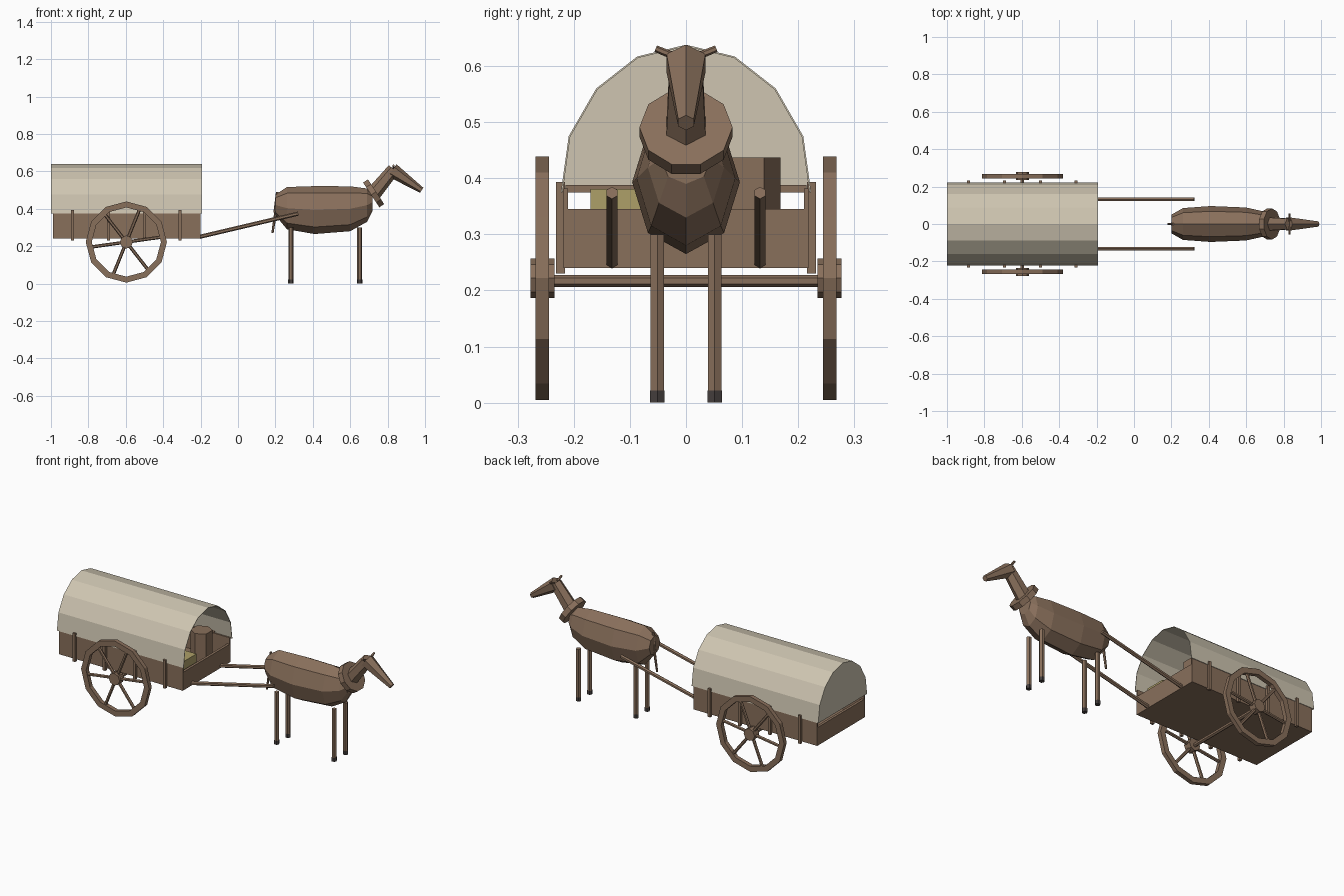
import bpy, bmesh, math
from mathutils import Vector

cube = bpy.data.objects.get("Cube")
if cube:
    bpy.data.objects.remove(cube)


def material(name, rgb):
    m = bpy.data.materials.new(name)
    m.use_nodes = True
    m.diffuse_color = (*rgb, 1)
    m.node_tree.nodes["Principled BSDF"].inputs["Base Color"].default_value = (*rgb, 1)
    return m


WOOD = material("brown wood", (0.25, 0.16, 0.105))
CANVAS = material("cream canvas", (0.62, 0.56, 0.44))
HAY = material("yellow straw", (0.42, 0.35, 0.14))
HOOF = material("dark hoof", (0.06, 0.05, 0.048))


def loft(name, rings, mat, closed=False):
    """Skin a list of point loops; cap the ends, or join last to first."""
    bm = bmesh.new()
    loops = [[bm.verts.new(p) for p in ring] for ring in rings]
    pairs = list(zip(loops, loops[1:]))
    if closed:
        pairs.append((loops[-1], loops[0]))
    else:
        bm.faces.new(loops[0])
        bm.faces.new(loops[-1])
    for a, b in pairs:
        for i in range(len(a)):
            j = (i + 1) % len(a)
            bm.faces.new((a[i], a[j], b[j], b[i]))
    return finish(name, bm, mat)


def finish(name, bm, mat):
    bmesh.ops.recalc_face_normals(bm, faces=bm.faces)
    mesh = bpy.data.meshes.new(name)
    bm.to_mesh(mesh)
    bm.free()
    mesh.materials.append(mat)
    obj = bpy.data.objects.new(name, mesh)
    bpy.context.collection.objects.link(obj)
    return obj


def rod(name, start, end, r0, r1=None, sides=6, mat=WOOD, phase=0.0):
    """Tapered prism between two points."""
    start, end = Vector(start), Vector(end)
    axis = (end - start).normalized()
    ref = Vector((1, 0, 0)) if abs(axis.z) > 0.95 else Vector((0, 0, 1))
    up = (ref - axis * ref.dot(axis)).normalized()
    side = axis.cross(up)
    rings = []
    for c, r in ((start, r0), (end, r0 if r1 is None else r1)):
        angles = [phase + math.tau * i / sides for i in range(sides)]
        rings.append([c + (up * math.cos(a) + side * math.sin(a)) * r for a in angles])
    return loft(name, rings, mat)


def box(name, low, high, mat=WOOD):
    (x0, y0, z0), (x1, y1, z1) = low, high
    return loft(name, [[(x0, y0, z), (x1, y0, z), (x1, y1, z), (x0, y1, z)]
                       for z in (z0, z1)], mat)


SIDES = (("right", -1), ("left", 1))

# Cart bed
box("cart_floor", (-0.99, -0.21, 0.24), (-0.2, 0.21, 0.252))
box("front_board", (-0.215, -0.21, 0.24), (-0.2, 0.21, 0.345))
box("rear_board", (-0.99, -0.21, 0.24), (-0.975, 0.21, 0.345))
box("rear_rail", (-0.99, -0.215, 0.375), (-0.975, 0.215, 0.388))
for label, s in SIDES:
    y0, y1 = sorted((s * 0.21, s * 0.218))
    box(label + "_side_board", (-0.99, y0, 0.24), (-0.2, y1, 0.382))
    for i in range(4):
        x = -0.885 + i * 0.192
        y0, y1 = sorted((s * 0.216, s * 0.232))
        box(f"{label}_post_{i + 1}", (x - 0.008, y0, 0.23), (x + 0.008, y1, 0.393))

# Canvas cover with a closed rear end
half = [(0.223, 0.375), (0.209, 0.475), (0.16, 0.56), (0.087, 0.617)]
arch = half + [(0, 0.638)] + [(-y, z) for y, z in reversed(half)]
bm = bmesh.new()
rear, front = [[bm.verts.new((x, y, z)) for y, z in arch] for x in (-1.0, -0.192)]
for i in range(len(arch) - 1):
    bm.faces.new((rear[i], rear[i + 1], front[i + 1], front[i]))
bm.faces.new(rear)
cover = finish("canvas_cover", bm, CANVAS)
thick = cover.modifiers.new("cloth thickness", "SOLIDIFY")
thick.thickness = 0.003

# Cargo
box("straw_bale", (-0.36, -0.17, 0.252), (-0.23, -0.05, 0.381), HAY)
rod("barrel", (-0.31, 0.11, 0.252), (-0.31, 0.11, 0.437), 0.058, phase=math.pi / 6)

# Axle and wheels
CX, CZ = -0.597, 0.222
rod("axle", (CX, -0.25, CZ - 0.005), (CX, 0.25, CZ - 0.005), 0.011)
for label, s in SIDES:
    rim = []
    for i in range(12):
        a = math.tau * i / 12
        rim.append([(CX + r * math.sin(a), s * y, CZ + r * math.cos(a))
                    for r, y in ((0.217, 0.244), (0.217, 0.268),
                                 (0.185, 0.268), (0.185, 0.244))])
    loft(label + "_wheel_rim", rim, WOOD, closed=True)
    rod(label + "_wheel_hub", (CX, s * 0.234, CZ), (CX, s * 0.277, CZ), 0.035, sides=8)
    for i in range(6):
        a = math.radians(8 + 60 * i)
        tip = (CX + 0.192 * math.cos(a), s * 0.256, CZ + 0.192 * math.sin(a))
        rod(f"{label}_spoke_{i + 1}", (CX, s * 0.256, CZ), tip, 0.009)

# Shafts
for label, s in SIDES:
    rod(label + "_shaft", (-0.205, s * 0.132, 0.25), (0.322, s * 0.132, 0.374), 0.011)

# Animal body: eight-sided sections of x, half width, bottom, top
sections = [(0.2, 0.05, 0.365, 0.475), (0.262, 0.085, 0.29, 0.516),
            (0.41, 0.096, 0.265, 0.521), (0.6, 0.088, 0.28, 0.52),
            (0.69, 0.068, 0.33, 0.508), (0.72, 0.045, 0.39, 0.48)]
body = []
for x, w, low, high in sections:
    mid, h = (low + high) / 2, (high - low) / 2
    body.append([(x, w * math.sin(math.tau * i / 8), mid + h * math.cos(math.tau * i / 8))
                 for i in range(8)])
loft("horse_body", body, WOOD)

# Collar, neck, head, ears
rod("collar", (0.712, 0, 0.474), (0.738, 0, 0.491), 0.083, sides=10, phase=math.pi / 10)
rod("neck", (0.72, 0, 0.475), (0.832, 0, 0.612), 0.041, 0.033)
rod("head", (0.825, 0, 0.605), (0.982, 0, 0.499), 0.04, 0.016)
for label, s in SIDES:
    rod(label + "_ear", (0.832, s * 0.015, 0.615), (0.832, s * 0.054, 0.631), 0.007, 0.006)

# Legs and hooves
for end, x in (("hind", 0.283), ("front", 0.65)):
    for label, s in SIDES:
        y = s * 0.051
        rod(f"{end}_{label}_leg", (x, y, 0.02), (x, y, 0.3), 0.014)
        rod(f"{end}_{label}_hoof", (x, y, 0), (x, y, 0.022), 0.015, mat=HOOF)

# Tail
rod("tail_upper", (0.21, 0, 0.49), (0.196, 0, 0.38), 0.007)
rod("tail_lower", (0.203, 0, 0.39), (0.184, 0, 0.27), 0.008, 0.006)
